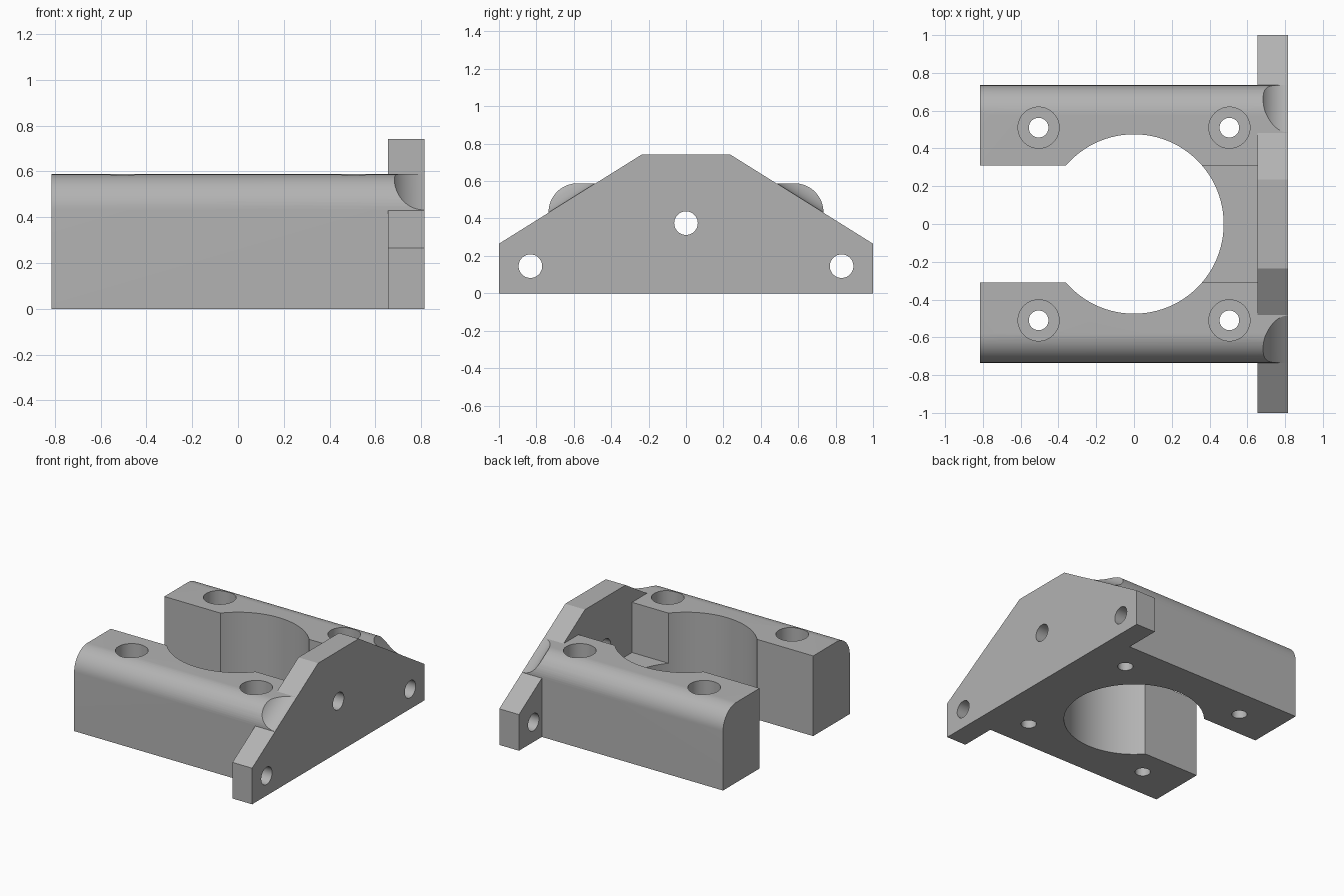
import bpy
import bmesh
from math import cos, sin, pi, radians, atan2
from mathutils import Vector, Matrix

if "Cube" in bpy.data.objects:
    bpy.data.objects.remove(bpy.data.objects["Cube"], do_unlink=True)

grey = bpy.data.materials.new("plain grey")
grey.use_nodes = True
grey.diffuse_color = (0.45, 0.45, 0.45, 1)
grey.node_tree.nodes["Principled BSDF"].inputs["Base Color"].default_value = (0.45, 0.45, 0.45, 1)

END, PLATE_X, TOP, SIDE, SLOT = 0.815, 0.655, 0.588, 0.735, 0.31
FILLET = 0.155


def finish(name, bm):
    bmesh.ops.recalc_face_normals(bm, faces=bm.faces)
    mesh = bpy.data.meshes.new(name)
    bm.to_mesh(mesh)
    bm.free()
    mesh.materials.append(grey)
    obj = bpy.data.objects.new(name, mesh)
    bpy.context.collection.objects.link(obj)
    return obj


def prism(name, profile, x0, x1):
    """Extrude a (y, z) profile along x."""
    bm = bmesh.new()
    face = bm.faces.new([bm.verts.new((x0, y, z)) for y, z in profile])
    moved = bmesh.ops.extrude_face_region(bm, geom=[face])["geom"]
    bmesh.ops.translate(bm, vec=(x1 - x0, 0, 0),
                        verts=[v for v in moved if isinstance(v, bmesh.types.BMVert)])
    return finish(name, bm)


def box(name, x0, x1, y, z0, z1):
    return prism(name, [(-y, z0), (y, z0), (y, z1), (-y, z1)], x0, x1)


def rod(name, start, end, radius, sides=48):
    a, b = Vector(start), Vector(end)
    turn = (b - a).to_track_quat("Z", "Y").to_matrix().to_4x4()
    bm = bmesh.new()
    bmesh.ops.create_cone(bm, cap_ends=True, segments=sides, radius1=radius, radius2=radius,
                          depth=(b - a).length, matrix=Matrix.Translation((a + b) / 2) @ turn)
    return finish(name, bm)


def combine(target, tool, operation):
    """Apply one boolean and remove its tool."""
    tool.hide_render = True
    mod = target.modifiers.new("cut", "BOOLEAN")
    mod.object, mod.operation, mod.solver = tool, operation, "EXACT"
    graph = bpy.context.evaluated_depsgraph_get()
    target.data = bpy.data.meshes.new_from_object(target.evaluated_get(graph))
    target.modifiers.clear()
    bpy.data.objects.remove(tool, do_unlink=True)


# Clamp body with rounded outer top edges
arc = [(SIDE - FILLET + FILLET * cos(t), TOP - FILLET + FILLET * sin(t))
       for t in [pi / 2 * i / 16 for i in range(17)]]
half = [(SIDE, 0)] + arc
body = prism("clamp_body", half + [(-y, z) for y, z in reversed(half)], -END, END)

# Scooped rail ends running along the slopes of the end plate
low, high = Vector((1, 0.265)), Vector((0.235, 0.743))
slope = (high - low).normalized()
normal = Vector((-slope.y, slope.x))
if normal.y < 0:
    normal = -normal
for side in (-1, 1):
    ends = [p + normal * (FILLET + 0.001) for p in (low, high)]
    combine(body, rod("scoop_cutter", *[(END, side * p.x, p.y) for p in ends], FILLET, 96), "DIFFERENCE")

# Open slot, pocket floor beside the plate, and round bore
combine(body, box("slot_cutter", -1, 0, SLOT, -0.1, 1), "DIFFERENCE")
combine(body, box("pocket_cutter", -0.1, PLATE_X, SLOT, 0.22, 1), "DIFFERENCE")
combine(body, rod("bore_cutter", (0, 0, -0.1), (0, 0, 1), 0.475, 96), "DIFFERENCE")

# Counterbored screw holes
for x in (-0.505, 0.505):
    for y in (-0.51, 0.51):
        combine(body, rod("hole_cutter", (x, y, -0.1), (x, y, 1), 0.052), "DIFFERENCE")
        combine(body, rod("counterbore_cutter", (x, y, 0.29), (x, y, 1), 0.109), "DIFFERENCE")

# Tapered end plate, joined to the body
side_pts = [(1, 0), tuple(low), tuple(high)]
plate = prism("end_plate", side_pts + [(-y, z) for y, z in reversed(side_pts)], PLATE_X, END)
combine(body, plate, "UNION")

# Mounting holes through the plate
for y, z in ((0, 0.375), (-0.832, 0.145), (0.832, 0.145)):
    combine(body, rod("mount_cutter", (0.6, y, z), (0.9, y, z), 0.063), "DIFFERENCE")

body.name = "mounting_clamp"
bpy.context.view_layer.objects.active = body
body.select_set(True)
bpy.ops.object.shade_smooth_by_angle(angle=radians(25))
